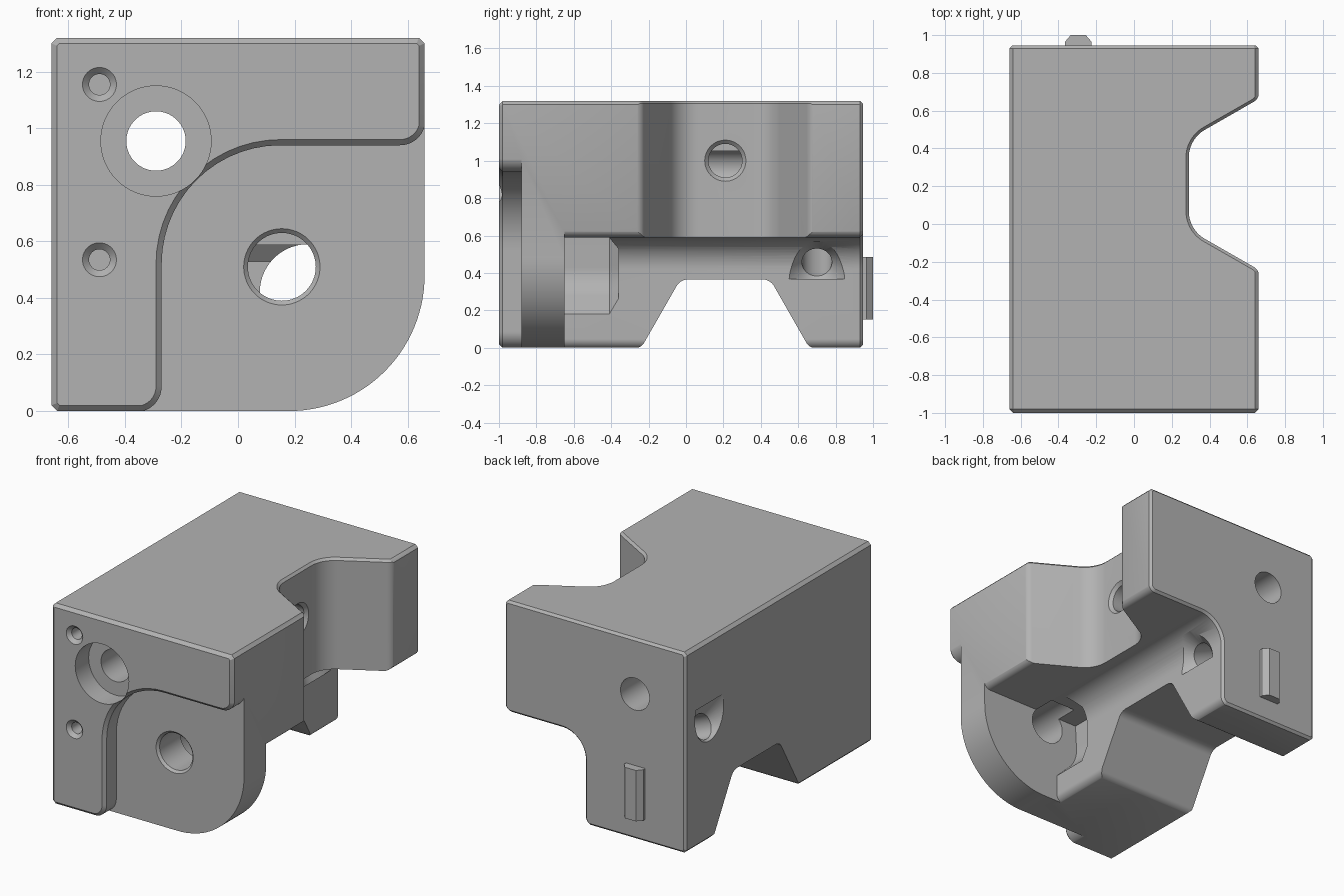
import bpy, bmesh, math
from mathutils import Vector, Matrix

if "Cube" in bpy.data.objects:
    bpy.data.objects.remove(bpy.data.objects["Cube"], do_unlink=True)

grey = bpy.data.materials.new("machined_grey")
grey.use_nodes = True
colour = (0.45, 0.45, 0.45, 1)
grey.diffuse_color = colour
grey.node_tree.nodes["Principled BSDF"].inputs["Base Color"].default_value = colour


def rounded(points, steps=14):
    """Closed outline; each point is (u, v) or (u, v, corner radius)."""
    out, n = [], len(points)
    for i, pt in enumerate(points):
        p = Vector(pt[:2])
        if len(pt) == 2:
            out.append(p)
            continue
        r = pt[2]
        d1 = (Vector(points[i - 1][:2]) - p).normalized()
        d2 = (Vector(points[(i + 1) % n][:2]) - p).normalized()
        half = d1.angle(d2) / 2
        c = p + (d1 + d2).normalized() * r / math.sin(half)
        a, b = p + d1 * r / math.tan(half) - c, p + d2 * r / math.tan(half) - c
        w = math.pi - 2 * half
        for k in range(steps + 1):
            t = k / steps
            out.append(c + (a * math.sin((1 - t) * w) + b * math.sin(t * w)) / math.sin(w))
    return out


def circle(u, v, r, n=64):
    return [Vector((u + r * math.cos(math.tau * i / n), v + r * math.sin(math.tau * i / n)))
            for i in range(n)]


def offset(outline, d):
    n = len(outline)
    area = sum(outline[i - 1].cross(outline[i]) for i in range(n))
    s = 1 if area > 0 else -1
    out = []
    for i, p in enumerate(outline):
        e1 = (p - outline[i - 1]).normalized()
        e2 = (outline[(i + 1) % n] - p).normalized()
        n1, n2 = Vector((e1.y, -e1.x)) * s, Vector((e2.y, -e2.x)) * s
        out.append(p + (n1 + n2) * d / (1 + n1.dot(n2)))
    return out


def loft(name, outline, axis, rings):
    """Solid along an axis; each ring is (position, outward offset)."""
    place = {"x": lambda u, v, w: (w, u, v),
             "y": lambda u, v, w: (u, w, v),
             "z": lambda u, v, w: (u, v, w)}[axis]
    bm = bmesh.new()
    loops = [[bm.verts.new(place(p.x, p.y, w)) for p in (offset(outline, d) if d else outline)]
             for w, d in rings]
    for a, b in zip(loops, loops[1:]):
        for i in range(len(a)):
            bm.faces.new((a[i - 1], a[i], b[i], b[i - 1]))
    bm.faces.new(loops[0])
    bm.faces.new(loops[-1])
    bmesh.ops.recalc_face_normals(bm, faces=bm.faces)
    mesh = bpy.data.meshes.new(name)
    bm.to_mesh(mesh)
    bm.free()
    mesh.materials.append(grey)
    ob = bpy.data.objects.new(name, mesh)
    bpy.context.collection.objects.link(ob)
    return ob


def cut(body, cutter):
    cutter.hide_render = True
    mod = body.modifiers.new("cut", "BOOLEAN")
    mod.operation, mod.solver, mod.object = "DIFFERENCE", "EXACT", cutter
    bpy.context.view_layer.objects.active = body
    bpy.ops.object.modifier_apply(modifier=mod.name)
    bpy.data.objects.remove(cutter, do_unlink=True)


def corner_pocket(x, z, inner, outer):
    """Lower right corner removal, with rounded lips at its two ends."""
    e = 0.003
    return rounded([(x - 0.2, -e), (x, -e, outer), (x, z, inner), (0.66 + e, z, outer),
                    (0.66 + e, z + 0.2), (0.9, z + 0.2), (0.9, -0.2), (x - 0.2, -0.2)])


def relief(depth, inner):
    """Trapezoid relief across y, floor at 0 and mouth at depth."""
    mouth, slope = depth + 0.003, 0.24 + depth * 0.577
    half = [(0.24, 0, inner), (slope, mouth, 0.06), (0.57, mouth), (0.57, mouth + 0.15)]
    pts = half + [(-p[0],) + p[1:] for p in reversed(half)]
    return [Vector((p.x + 0.21, p.y)) for p in rounded(pts)]


# Main block with the big rounded lower corner
c = 0.02
body = loft("body", rounded([(-0.66 + c, 0), (0.66, 0, 0.48), (0.66, 1.32 - c),
                             (0.66 - c, 1.32), (-0.66 + c, 1.32),
                             (-0.66, 1.32 - c), (-0.66, c)], 28),
            "y", [(-1, -0.02), (-0.98, 0), (0.93, 0), (0.945, -0.015)])

# Front pad step, and the space behind the flange
cut(body, loft("pad_cutter", corner_pocket(-0.27, 0.94, 0.42, 0.09), "y",
               [(-1.01, 0.03), (-0.98, 0), (-0.88, 0)]))
cut(body, loft("rear_cutter", corner_pocket(0.077, 0.59, 0.17, 0.05), "y",
               [(-0.65, 0), (0.93, 0), (0.955, 0.025)]))

# Reliefs through the wing and through the foot
wing = [Vector((0.29 + p.y, p.x)) for p in relief(0.37, 0.17)]
cut(body, loft("wing_cutter", wing, "z", [(0.2, 0), (1.305, 0), (1.335, 0.03)]))
foot = [Vector((p.x, 0.365 - p.y)) for p in relief(0.365, 0.07)]
cut(body, loft("foot_cutter", foot, "x", [(-1, 0), (0.3, 0)]))

# Clearance in the column behind the flange hole
clearance = rounded([(0.3, 0.588), (-0.072, 0.588), (-0.085, 0.34, 0.2),
                     (0.077, 0.18), (0.3, 0.05)])
cut(body, loft("clearance_cutter", clearance, "y",
               [(-0.649, 0), (-0.41, 0), (-0.36, -0.06)]))

# Holes running front to back
cut(body, loft("flange_hole", circle(0.155, 0.51, 0.12), "y",
               [(-0.9, 0.035), (-0.865, 0), (-0.5, 0)]))
cut(body, loft("main_bore", circle(-0.29, 0.955, 0.105), "y", [(-1.1, 0), (1.1, 0)]))
cut(body, loft("counterbore", circle(-0.29, 0.955, 0.195), "y", [(-1.1, 0), (-0.86, 0)]))
for z in (0.535, 1.155):
    cut(body, loft("screw_hole", circle(-0.49, z, 0.037, 40), "y",
                   [(-1.01, 0.033), (-0.977, 0), (-0.8, 0)]))

# Cross hole in the relief wall
cut(body, loft("cross_hole", circle(0.21, 1.0, 0.09), "x",
               [(0.31, 0.04), (0.27, 0), (-0.25, 0)]))

# Sloping hole, countersunk at both ends
start, end = Vector((-0.66, 0.70, 0.755)), Vector((0.078, 0.70, 0.435))
run = end - start
length = run.length
sloped = loft("sloping_hole", circle(0, 0, 0.08), "x",
              [(-0.06, 0.115), (0.055, 0), (length - 0.055, 0), (length + 0.026, 0.081)])
tilt = math.atan2(-run.z, run.x)
sloped.data.transform(Matrix.Translation(start) @ Matrix.Rotation(tilt, 4, "Y"))
cut(body, sloped)

# Locating key on the back
key = [Vector(p) for p in ((-0.365, 0.93), (-0.225, 0.93), (-0.225, 0.965),
                           (-0.255, 1.0), (-0.335, 1.0), (-0.365, 0.965))]
locating_key = loft("locating_key", key, "z", [(0.15, 0), (0.485, 0)])

# Smooth the curved walls, keep the edges crisp
bpy.ops.object.select_all(action="DESELECT")
body.select_set(True)
bpy.context.view_layer.objects.active = body
bpy.ops.object.shade_smooth_by_angle(angle=math.radians(30))
